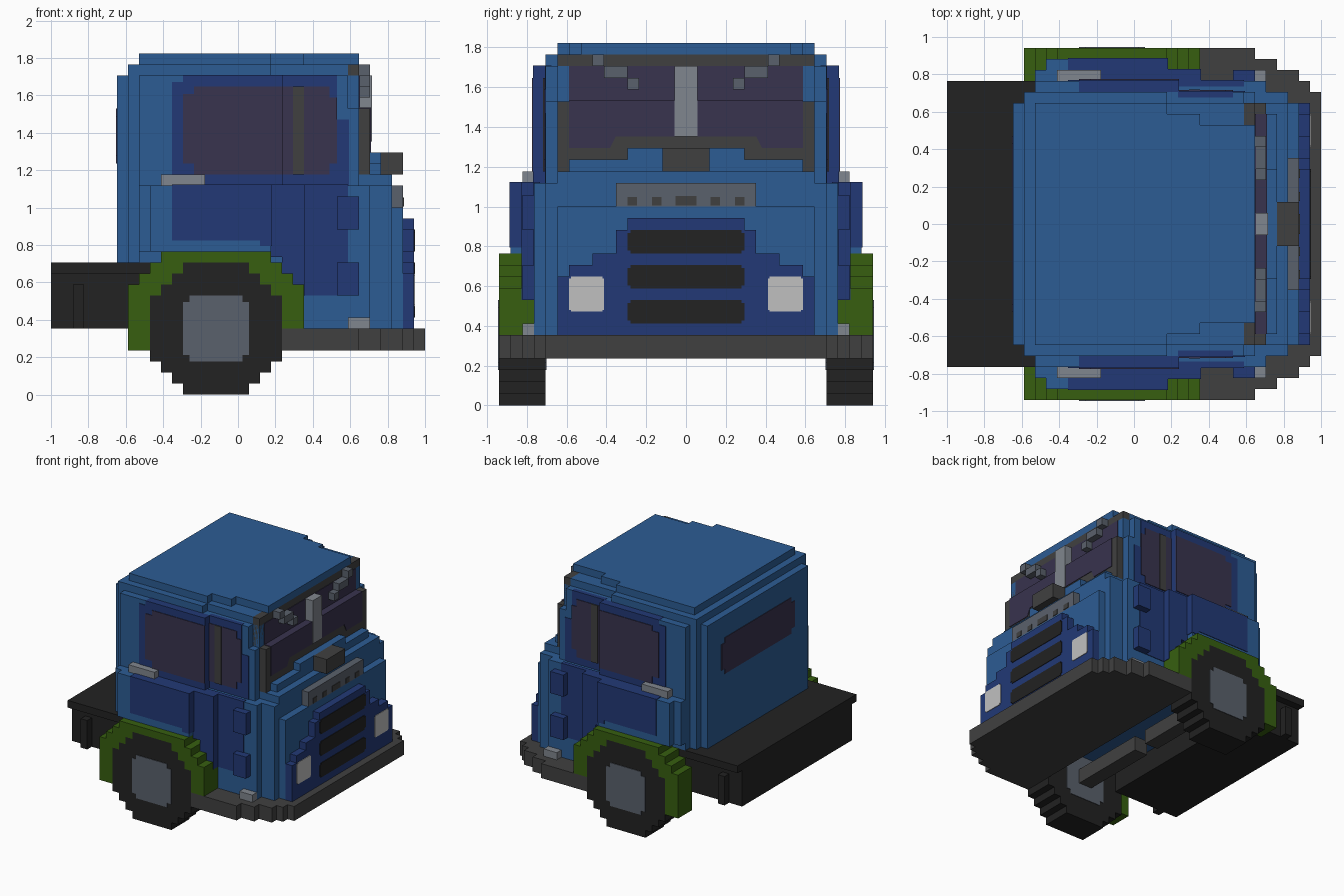
import bpy, bmesh

if "Cube" in bpy.data.objects:
    bpy.data.objects.remove(bpy.data.objects["Cube"], do_unlink=True)

U = 2 / 34   # one block; x counted 0..34 from the rear, y from the centre, z from the ground
T = 0.08     # thickness of painted plates, in blocks


def material(name, rgb):
    lin = [((c / 255 + 0.055) / 1.055) ** 2.4 for c in rgb] + [1]
    m = bpy.data.materials.new(name)
    m.use_nodes = True
    m.diffuse_color = lin
    m.node_tree.nodes["Principled BSDF"].inputs["Base Color"].default_value = lin
    return m


BLUE = material("cab blue", (44, 92, 148))
NAVY = material("navy", (34, 57, 118))
GREEN = material("fender green", (55, 95, 16))
BLACK = material("black", (34, 34, 34))
DARK = material("dark grey", (64, 64, 64))
STEEL = material("steel grey", (90, 97, 108))
SILVER = material("silver", (128, 134, 142))
GLASS = material("tinted glass", (56, 51, 78))
LAMP = material("lamp white", (192, 192, 192))


def box(x0, x1, y0, y1, z0, z1):
    return ("y", [(x0, z0), (x1, z0), (x1, z1), (x0, z1)], y0, y1)


def wide(x0, x1, h, z0, z1):
    return box(x0, x1, -h, h, z0, z1)


def chopped(u0, u1, v0, v1, c):
    """Rectangle with one stepped notch at each corner."""
    return [(u0 + c, v0), (u1 - c, v0), (u1 - c, v0 + c), (u1, v0 + c),
            (u1, v1 - c), (u1 - c, v1 - c), (u1 - c, v1), (u0 + c, v1),
            (u0 + c, v1 - c), (u0, v1 - c), (u0, v0 + c), (u0 + c, v0 + c)]


def build(name, mat, *solids):
    """Extrude each outline (axis, points, start, end) into one object."""
    bm = bmesh.new()
    for axis, pts, a, b in solids:
        def place(p, d):
            x, y, z = (p[0], d, p[1]) if axis == "y" else (d, p[0], p[1])
            return ((x - 17) * U, y * U, z * U)
        lo = [bm.verts.new(place(p, a)) for p in pts]
        hi = [bm.verts.new(place(p, b)) for p in pts]
        bm.faces.new(lo)
        bm.faces.new(hi[::-1])
        n = len(pts)
        for i in range(n):
            bm.faces.new((lo[i], hi[i], hi[(i + 1) % n], lo[(i + 1) % n]))
    bmesh.ops.recalc_face_normals(bm, faces=bm.faces)
    bmesh.ops.triangulate(bm, faces=[f for f in bm.faces if len(f.verts) > 4])
    me = bpy.data.meshes.new(name)
    bm.to_mesh(me)
    bm.free()
    me.materials.append(mat)
    ob = bpy.data.objects.new(name, me)
    bpy.context.collection.objects.link(ob)
    return ob


def pair(name, mat, *solids):
    """Build a part on the +y side and its twin on the -y side."""
    def flip(s):
        ax, pts, a, b = s
        return (ax, pts, -b, -a) if ax == "y" else (ax, [(-p[0], p[1]) for p in pts], a, b)
    build("far_" + name, mat, *solids)
    build("near_" + name, mat, *[flip(s) for s in solids])


# Cab shell, stepped at the corners
build("cab_body", BLUE,
      wide(6, 28, 11, 12, 29), wide(7, 27, 12, 12, 29), wide(8, 21, 13, 12, 29),
      wide(8, 23, 14, 13, 19), wide(9, 20, 15, 13, 19),
      wide(9, 21, 12, 9, 13), wide(21, 28, 12, 6, 26), wide(21, 29, 13, 6, 19))
build("roof", BLUE,
      wide(7, 20, 12, 29, 30), wide(20, 27, 11, 29, 30),
      wide(8, 20, 11, 30, 31), wide(20, 23, 10, 30, 31), wide(23, 28, 9, 30, 31))
build("hood", BLUE,
      wide(28, 31, 12, 6, 19), wide(28, 32, 11, 6, 17), wide(28, 31, 11, 17, 20),
      wide(28, 30, 10, 20, 21), wide(28, 30, 5, 21, 22))

# Windscreen frame, glass, divider and wipers
build("windscreen_frame", DARK,
      wide(27, 28, 11, 26, 30), wide(28, 29, 11, 20, 26))
build("windscreen_lower", GLASS,
      ("x", [(-10, 22), (-6.5, 22), (-6, 23), (6, 23), (6.5, 22), (10, 22),
             (10, 26 + T), (-10, 26 + T)], 28, 29 + T))
build("windscreen_upper", GLASS, wide(28, 28 + T, 10, 26, 29))
build("windscreen_divider", SILVER, wide(28, 29 + 2 * T, 1, 23, 29))
pair("wiper", STEEL, box(28, 29, 7, 8, 29, 30), box(28, 29, 5, 7, 28, 29),
     box(28, 29, 4, 5, 27, 28))

# Rear window
build("rear_window", GLASS, ("x", chopped(-8, 8, 21, 26, 0.7), 6 - T, 6))

# Doors
pair("door_upper", NAVY,
     ("y", [(11, 19), (21 + T, 19), (21 + T, 29 + T / 2), (12, 29 + T / 2),
            (12, 28.4), (11, 28.4)], 12, 13 + T),
     ("y", [(21, 19), (27 + T, 19), (27 + T, 25), (26, 25), (26, 29 + T / 2),
            (21, 29 + T / 2)], 11.5, 12 + T))
pair("door_lower", NAVY,
     ("y", [(11, 14), (19, 14), (19, 13.5), (20 + T, 13.5), (20 + T, 19 + T),
            (11, 19 + T)], 13, 15 + T),
     ("y", [(20, 12.5), (21, 12.5), (21, 9), (23 + T, 9), (23 + T, 19 + T),
            (20, 19 + T)], 12.5, 14 + T),
     box(23, 27, 12.5, 13 + T, 9, 19 + T))
pair("door_window", GLASS,
     ("y", [(13, 20), (21 + T, 20), (21 + T, 28), (13, 28), (13, 27.3), (12, 27.3),
            (12, 21), (13, 21)], 13, 13 + 2 * T),
     ("y", [(21, 20), (25.3, 20), (25.3, 21), (26, 21), (26, 27), (25.3, 27),
            (25.3, 28), (21, 28)], 12, 12 + 2 * T))
pair("window_post", DARK, box(22, 23, 12, 12 + 3 * T, 20, 28))
pair("door_handle", SILVER, box(10, 14, 13, 14, 19, 20))
pair("door_hinges", NAVY, box(26, 28, 13, 14, 9, 12), box(26, 28, 13, 14, 15, 18))

# Grille panel with slots and headlights
build("grille_panel", NAVY,
      wide(32, 33, 11, 6, 11), wide(32, 33, 10, 11, 12), wide(32, 33, 8, 12, 13),
      wide(32, 33, 6, 13, 15), wide(32, 33, 5, 15, 16))
build("grille_slots", BLACK,
      *[("x", chopped(-5, 5, z, z + 2, 0.25), 33, 33 + T) for z in (7, 10, 13)])
pair("headlight", LAMP, ("x", chopped(7, 10, 8, 11, 0.15), 33, 33 + T))

# Hood badge bar and scoop
build("hood_bar", STEEL, wide(31, 32, 6, 17, 19))
build("hood_bar_holes", DARK, wide(32, 32 + T, 0.9, 17.1, 17.9),
      *[box(32, 32 + T, y - 0.4, y + 0.4, 17.1, 17.8) for y in (-4.6, -2.5, 2.5, 4.6)])
build("hood_scoop", DARK, wide(30, 32, 2, 20, 22))

# Front bumper plate with stepped corners, and marker lamps on it
build("front_bumper", DARK, *[wide(21, x, h, 4, 6) for x, h in
      ((28, 16), (30, 15), (32, 14), (33, 13), (34, 12))])
pair("marker_lamp", SILVER, box(27, 29, 13, 14, 6, 7))

# Wheels: stepped discs mirrored about the hub
quarter = [(3, 6), (3, 5), (4, 5), (4, 4), (5, 4), (5, 3), (6, 3)]
ring = quarter + [(u, -v) for u, v in quarter[::-1]]
ring += [(-u, v) for u, v in ring[::-1]]
pair("wheel", BLACK, ("y", [(15 + u, 6 + v) for u, v in ring], 12, 16))
pair("hub", STEEL, ("y", chopped(12, 18, 3, 9, 0.6), 12 - T, 16 + T))
pair("axle", DARK, box(14, 16, 1, 12, 5, 7))

# Stepped fender arches
outer = [(8, 3), (8, 4), (7, 4), (7, 5), (6, 5), (6, 6), (5, 6), (5, 7), (4, 7)]
inner = [(3, 6), (3, 5), (4, 5), (4, 4), (5, 4), (5, 3), (6, 3)]
arch = [(7, 4)] + [(15 - u, 6 + v) for u, v in outer]
arch += [(15 + u, 6 + v) for u, v in outer[::-1]] + [(23, 6), (21, 6)]
arch += [(15 + u, 6 + v) for u, v in inner[::-1]]
arch += [(15 - u, 6 + v) for u, v in inner] + [(9, 4)]
pair("fender", GREEN, ("y", arch, 13, 16))

# Rear bed with overhanging deck and side posts
build("bed_deck", BLACK, wide(0, 11, 13, 11, 12))
build("bed_frame", BLACK, wide(0, 10, 12, 6, 11))
pair("bed_post", BLACK, box(2, 3, 12, 13, 6, 10))
